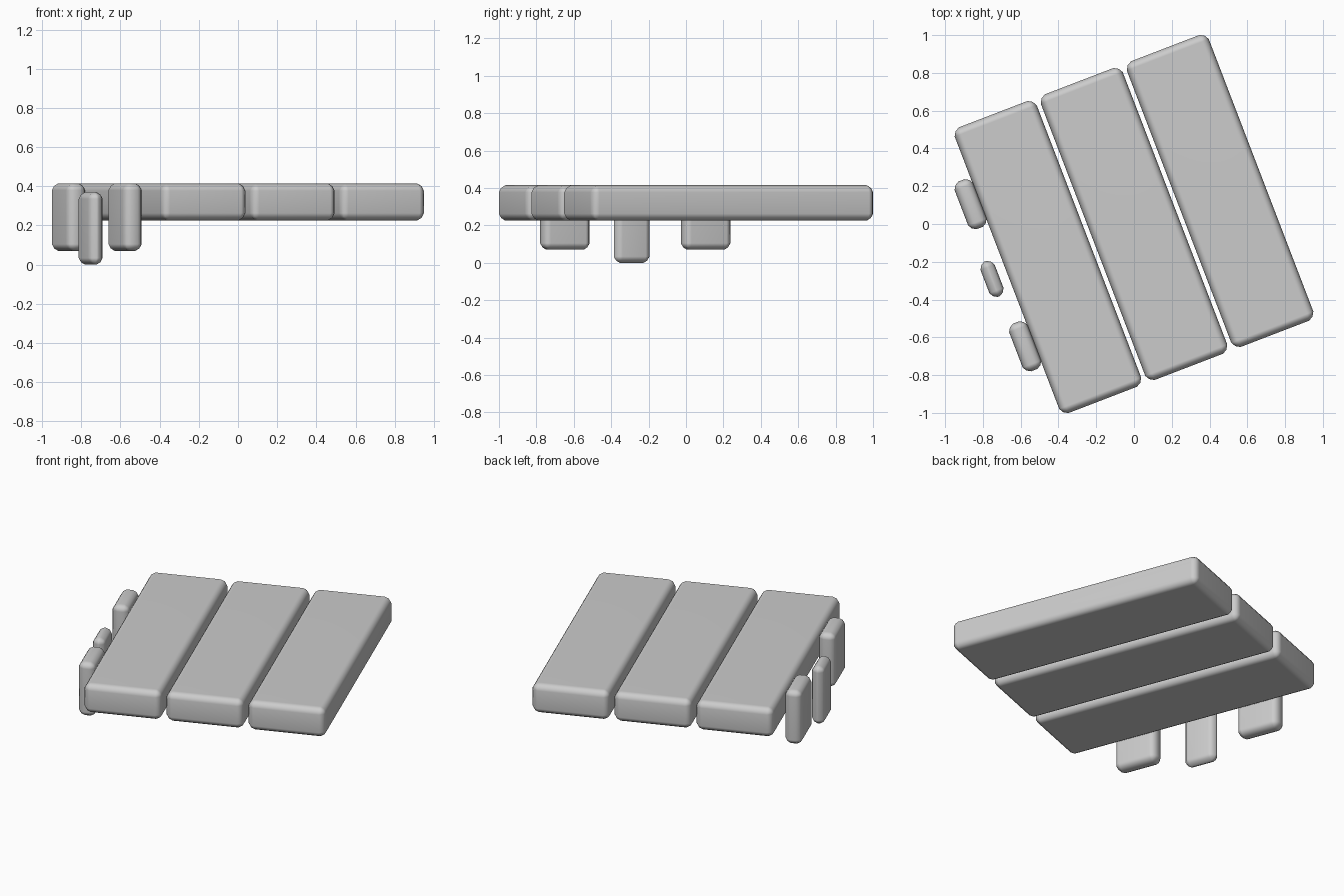
import bpy
from math import radians
from mathutils import Matrix

cube = bpy.data.objects.get("Cube")
if cube:
    bpy.data.objects.remove(cube, do_unlink=True)

# One plain grey material
grey = bpy.data.materials.new("plain_grey")
grey.use_nodes = True
colour = (0.6, 0.6, 0.6, 1)
grey.diffuse_color = colour
grey.node_tree.nodes["Principled BSDF"].inputs["Base Color"].default_value = colour

# The whole model is turned about the vertical axis
TURN = Matrix.Rotation(radians(21), 4, "Z")


def block(name, across, along, size, bottom, bevel):
    """Bevelled box placed in the turned frame."""
    bpy.ops.mesh.primitive_cube_add(size=1)
    ob = bpy.context.object
    ob.name = name
    ob.data.transform(Matrix.Diagonal((*size, 1)))
    ob.matrix_world = TURN @ Matrix.Translation((across, along, bottom + size[2] / 2))
    ob.data.materials.append(grey)
    bpy.ops.object.shade_smooth()
    mod = ob.modifiers.new("soft_edges", "BEVEL")
    mod.width = bevel
    mod.segments = 2
    mod.limit_method = "NONE"
    mod.profile = 0.4
    normals = ob.modifiers.new("even_shading", "WEIGHTED_NORMAL")
    normals.keep_sharp = True
    return ob


# Three long planks side by side
for i, name in enumerate(("plank_right", "plank_middle", "plank_left")):
    block(name, (i - 1) * 0.488, 0, (0.465, 1.62, 0.19), 0.225, 0.038)

# Two hinge posts against the right edge
for name, along in (("post_back", 0.408), ("post_front", -0.398)):
    block(name, -0.77, along, (0.105, 0.27, 0.345), 0.07, 0.035)

# Slim latch between the posts
block("latch", -0.806, -0.002, (0.08, 0.2, 0.37), 0, 0.034)
